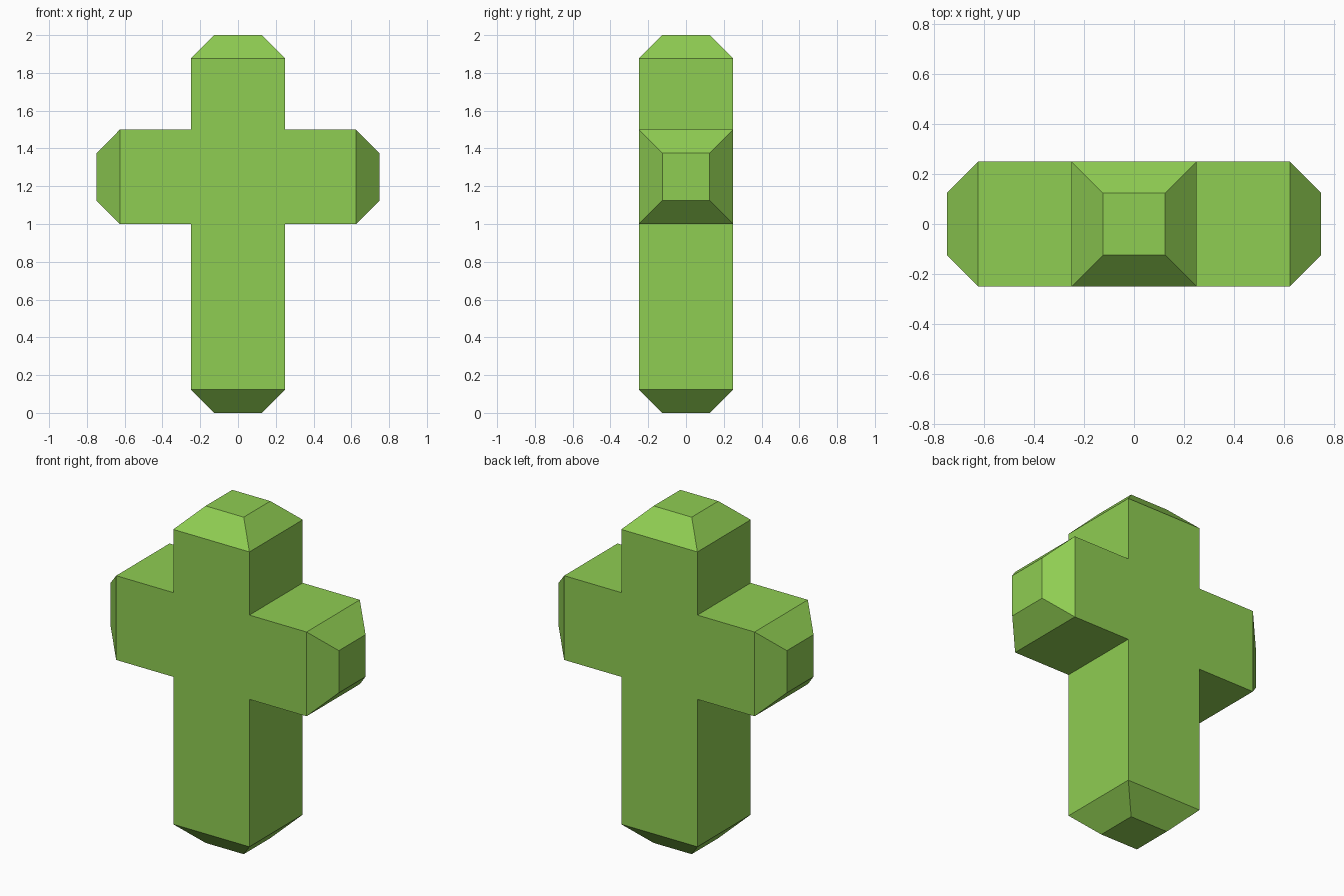
import bpy, bmesh
from mathutils import Vector

if "Cube" in bpy.data.objects:
    bpy.data.objects.remove(bpy.data.objects["Cube"])

HALF = 0.25      # half thickness of every limb
TIP = 0.125      # chamfer size at each limb end
HUB_Z = 1.25     # height of the crossing point

green = bpy.data.materials.new("leaf green")
green.diffuse_color = (0.275, 0.61, 0.085, 1.0)
green.use_nodes = True
green.node_tree.nodes["Principled BSDF"].inputs["Base Color"].default_value = green.diffuse_color


def extrude(bm, face, offset, scale=1.0):
    """Push a face out along an offset, shrinking it about its centre."""
    new = bmesh.ops.extrude_discrete_faces(bm, faces=[face])["faces"][0]
    centre = new.calc_center_median()
    for v in new.verts:
        v.co = centre + (v.co - centre) * scale + offset
    return new


# central hub
bm = bmesh.new()
bmesh.ops.create_cube(bm, size=2 * HALF)

# limbs grown from the hub: direction and total reach from its centre
limbs = [((1, 0, 0), 0.75), ((-1, 0, 0), 0.75),
         ((0, 0, 1), 0.75), ((0, 0, -1), 1.25)]
for direction, reach in limbs:
    d = Vector(direction)
    bm.faces.ensure_lookup_table()
    bm.normal_update()
    face = max(bm.faces, key=lambda f: f.calc_center_median().dot(d))
    face = extrude(bm, face, d * (reach - HALF - TIP))   # straight limb
    extrude(bm, face, d * TIP, 0.5)                      # chamfered tip

bmesh.ops.translate(bm, verts=bm.verts, vec=(0, 0, HUB_Z))
bmesh.ops.recalc_face_normals(bm, faces=bm.faces)

mesh = bpy.data.meshes.new("cross_body")
bm.to_mesh(mesh)
bm.free()
mesh.materials.append(green)
body = bpy.data.objects.new("cross_body", mesh)
bpy.context.collection.objects.link(body)
